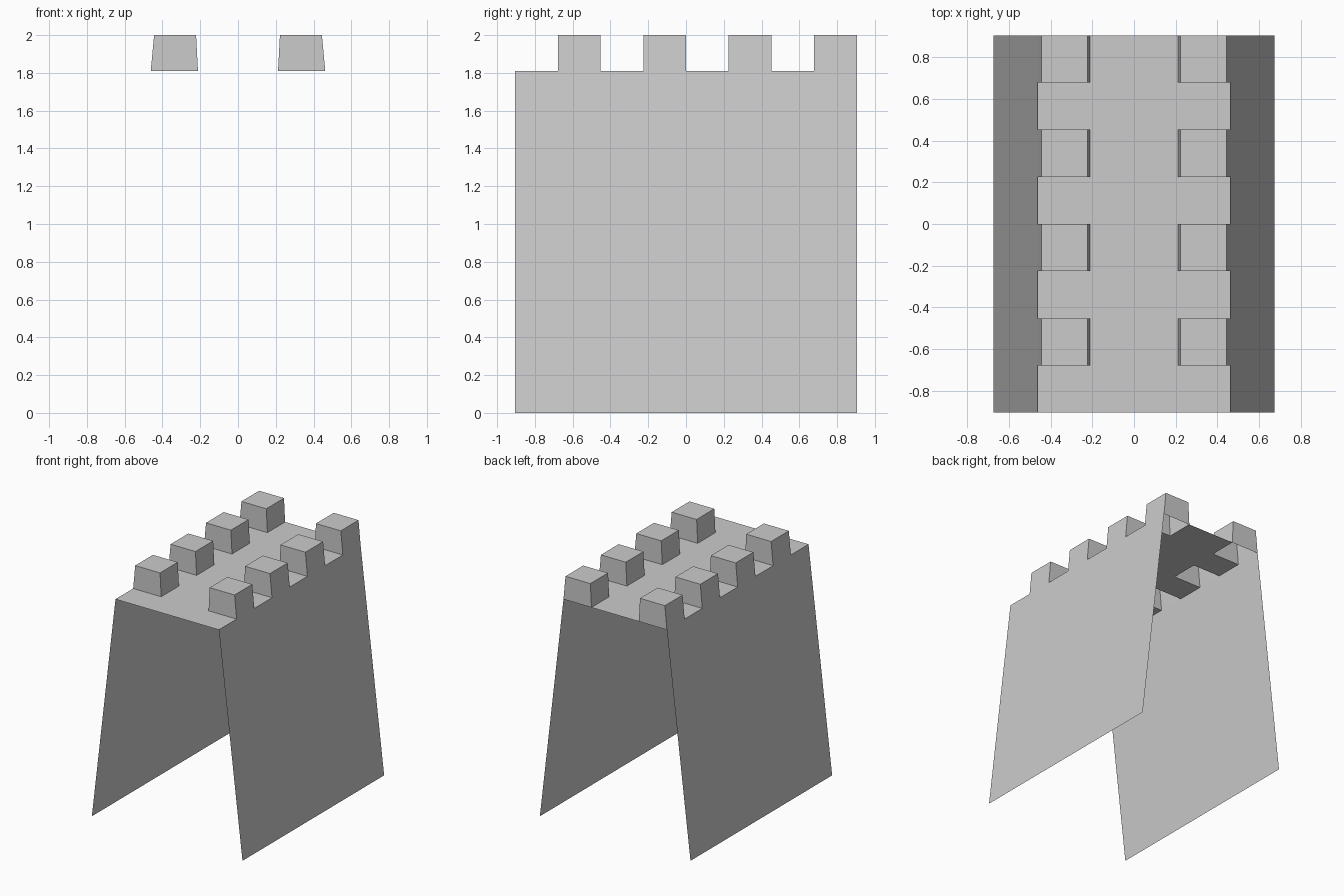
import bpy, bmesh

if "Cube" in bpy.data.objects:
    bpy.data.objects.remove(bpy.data.objects["Cube"])

STEP = 0.226            # length of one merlon or gap along y
Y0 = -4 * STEP          # front end
DECK, TOP = 1.81, 2.0

# Cross-section points (x, z) of the right half
BASE = (0.673, 0.0)
OUT_LOW, OUT_TOP = (0.462, DECK), (0.444, TOP)
IN_TOP, IN_LOW = (0.222, TOP), (0.212, DECK)
MID = (0.0, DECK)


def sweep(bm, profile, ya, yb, caps=False):
    """Open sheet following the profile from ya to yb, with optional end caps."""
    a = [bm.verts.new((x, ya, z)) for x, z in profile]
    b = [bm.verts.new((x, yb, z)) for x, z in profile]
    for i in range(len(profile) - 1):
        bm.faces.new((a[i], b[i], b[i + 1], a[i + 1]))
    if caps:
        bm.faces.new(a)
        bm.faces.new(b[::-1])


def part(name, sweeps):
    bm = bmesh.new()
    for s in sweeps:
        sweep(bm, *s)
    bmesh.ops.remove_doubles(bm, verts=bm.verts, dist=0.0005)
    me = bpy.data.meshes.new(name)
    bm.to_mesh(me)
    bm.free()
    ob = bpy.data.objects.new(name, me)
    bpy.context.collection.objects.link(ob)
    m = ob.modifiers.new("Mirror", 'MIRROR')
    m.use_axis[0] = True
    return ob


cells = [(Y0 + i * STEP, Y0 + (i + 1) * STEP) for i in range(8)]

# Sloping side walls, open at both ends
part("side_walls", [([BASE, OUT_LOW], Y0, -Y0)])

# Walkway: centre strip plus the gaps between merlons
part("walkway", [([IN_LOW, MID], Y0, -Y0)] +
     [([OUT_LOW, IN_LOW], *c) for c in cells[0::2]])

# Hollow merlons, open underneath
part("merlons", [([OUT_LOW, OUT_TOP, IN_TOP, IN_LOW], *c, True) for c in cells[1::2]])
